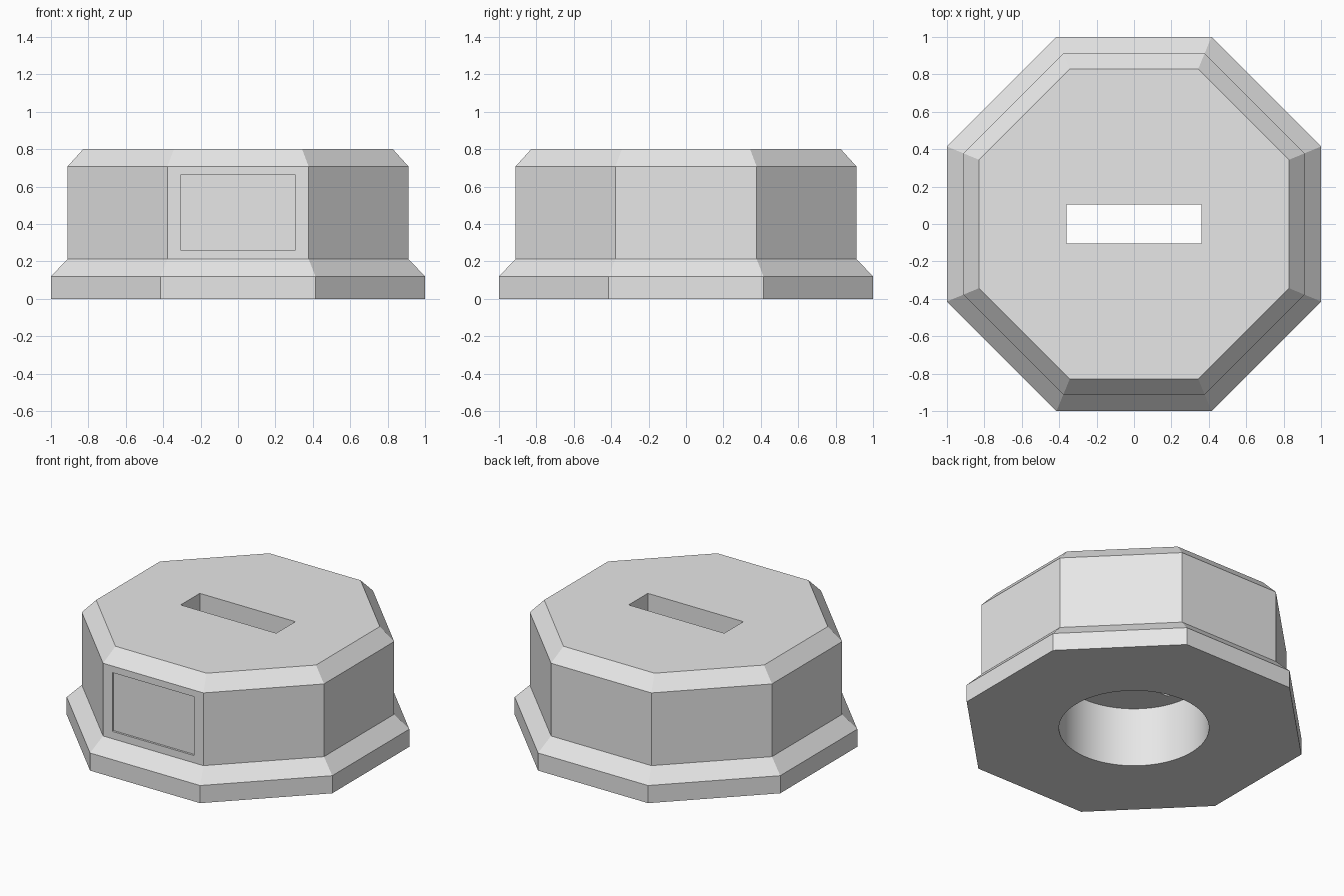
import bpy, bmesh, math
from mathutils import Matrix

cube = bpy.data.objects.get("Cube")
if cube:
    bpy.data.objects.remove(cube, do_unlink=True)

grey = bpy.data.materials.new("plain grey")
grey.use_nodes = True
grey.diffuse_color = (0.8, 0.8, 0.8, 1)
grey.node_tree.nodes["Principled BSDF"].inputs["Base Color"].default_value = (0.8, 0.8, 0.8, 1)


def make_object(name, bm):
    bmesh.ops.recalc_face_normals(bm, faces=bm.faces)
    mesh = bpy.data.meshes.new(name)
    bm.to_mesh(mesh)
    bm.free()
    mesh.materials.append(grey)
    obj = bpy.data.objects.new(name, mesh)
    bpy.context.collection.objects.link(obj)
    return obj


def stacked_prism(name, sides, profile):
    """Stack regular polygons given as (distance to flat, height)."""
    bm = bmesh.new()
    rings = []
    for flat, z in profile:
        radius = flat / math.cos(math.pi / sides)
        angles = [(i + 0.5) * math.tau / sides for i in range(sides)]
        rings.append([bm.verts.new((radius * math.cos(a), radius * math.sin(a), z)) for a in angles])
    for low, high in zip(rings, rings[1:]):
        for i in range(sides):
            j = (i + 1) % sides
            bm.faces.new((low[i], low[j], high[j], high[i]))
    bm.faces.new(rings[0][::-1])
    bm.faces.new(rings[-1])
    return make_object(name, bm)


def box(name, size, centre):
    bm = bmesh.new()
    bmesh.ops.create_cube(bm, size=1, matrix=Matrix.Translation(centre) @ Matrix.Diagonal((*size, 1)))
    return make_object(name, bm)


# Octagonal body with a flared foot and a chamfered top
body = stacked_prism("octagonal_body", 8, [
    (1, 0), (1, 0.12), (0.912, 0.212), (0.912, 0.707), (0.828, 0.8)])

# Round bore below, slot through the top, shallow panel in the front
cutters = [
    stacked_prism("bore_cutter", 64, [(0.463, -0.2), (0.463, 0.405)]),
    box("slot_cutter", (0.72, 0.206, 0.7), (0, 0, 0.65)),
    box("front_panel_cutter", (0.615, 0.2, 0.4), (0, -0.998, 0.462)),
]

bpy.context.view_layer.objects.active = body
for cutter in cutters:
    cutter.hide_render = True
    cut = body.modifiers.new(cutter.name, 'BOOLEAN')
    cut.operation = 'DIFFERENCE'
    cut.solver = 'EXACT'
    cut.object = cutter
    bpy.ops.object.modifier_apply(modifier=cut.name)
for cutter in cutters:
    bpy.data.objects.remove(cutter, do_unlink=True)

# Smooth bore wall, crisp edges elsewhere
bpy.ops.object.select_all(action='DESELECT')
body.select_set(True)
bpy.ops.object.shade_smooth_by_angle(angle=math.radians(30))
